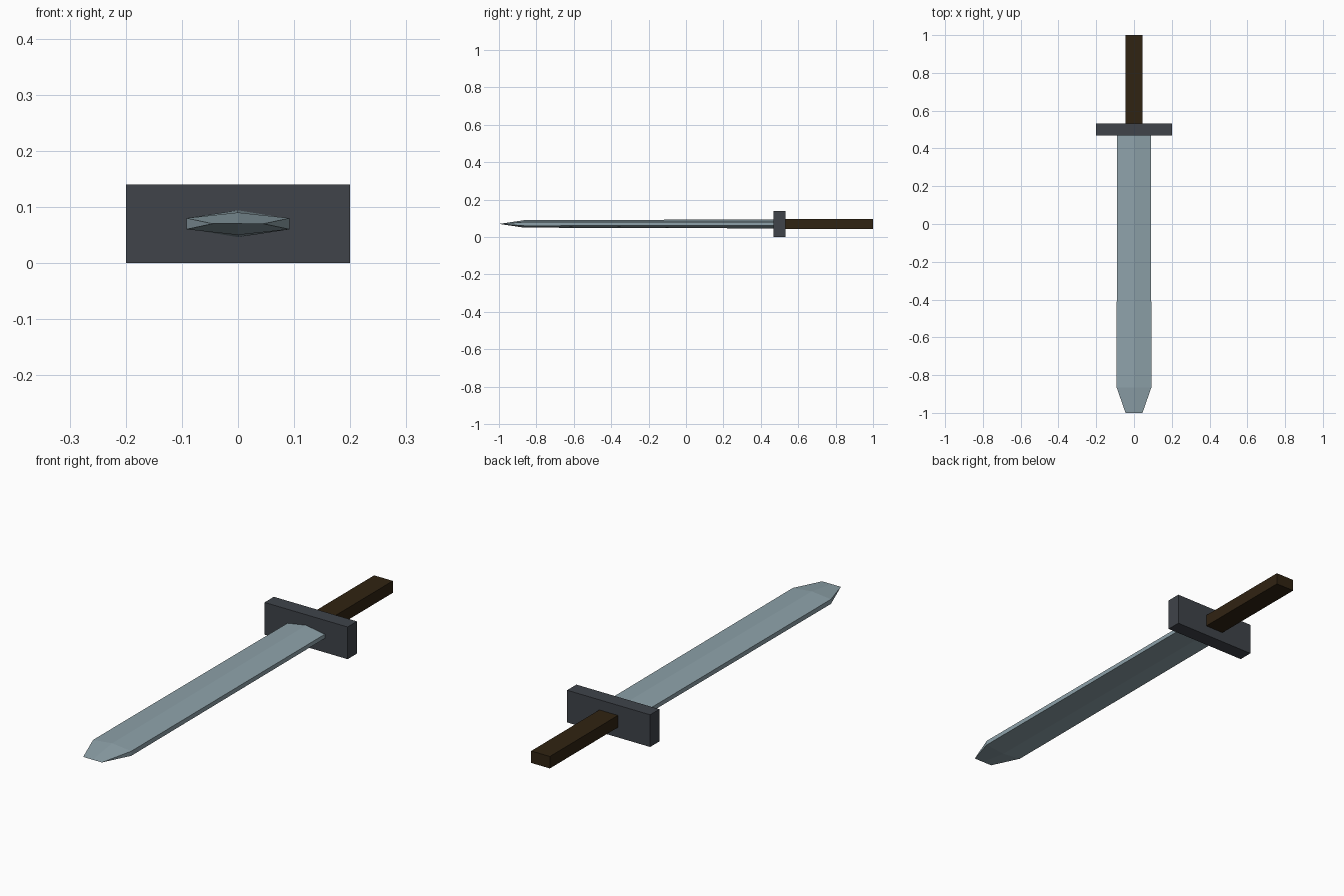
import bpy, bmesh

if "Cube" in bpy.data.objects:
    bpy.data.objects.remove(bpy.data.objects["Cube"])

CZ = 0.07  # height of the sword's centre line


def material(name, rgb):
    m = bpy.data.materials.new(name)
    m.diffuse_color = (*rgb, 1)
    m.use_nodes = True
    m.node_tree.nodes["Principled BSDF"].inputs["Base Color"].default_value = m.diffuse_color
    return m


def finish(name, bm, mat):
    bmesh.ops.recalc_face_normals(bm, faces=bm.faces)
    me = bpy.data.meshes.new(name)
    bm.to_mesh(me)
    bm.free()
    me.materials.append(mat)
    ob = bpy.data.objects.new(name, me)
    bpy.context.collection.objects.link(ob)
    return ob


def box(name, half_x, y0, y1, half_z, mat):
    bm = bmesh.new()
    bmesh.ops.create_cube(bm, size=1)
    for v in bm.verts:
        v.co = (v.co.x * 2 * half_x, (y0 + y1) / 2 + v.co.y * (y1 - y0),
                CZ + v.co.z * 2 * half_z)
    return finish(name, bm, mat)


steel = material("blade steel", (0.27, 0.36, 0.40))
iron = material("dark iron", (0.05, 0.057, 0.068))
wood = material("dark brown grip", (0.03, 0.017, 0.006))

# Blade: six-sided section lofted from root to shoulder, then to a chisel tip
stations = [(0.48, 0.09, 0.009, 0.024), (-0.865, 0.092, 0.010, 0.020)]
bm = bmesh.new()
rings = []
for y, w, e, r in stations:
    section = [(-w, -e), (0, -r), (w, -e), (w, e), (0, r), (-w, e)]
    rings.append([bm.verts.new((x, y, CZ + z)) for x, z in section])
left, mid, right = [bm.verts.new((x, -1, CZ)) for x in (-0.045, 0, 0.045)]
rings.append([left, mid, right, right, mid, left])
for a, b in zip(rings, rings[1:]):
    for i in range(6):
        j = (i + 1) % 6
        bm.faces.new(list(dict.fromkeys((a[i], a[j], b[j], b[i]))))
bm.faces.new(rings[0])
finish("blade", bm, steel)

# Crossguard and grip
box("crossguard", 0.2, 0.468, 0.532, 0.07, iron)
box("grip", 0.045, 0.53, 1.0, 0.026, wood)
